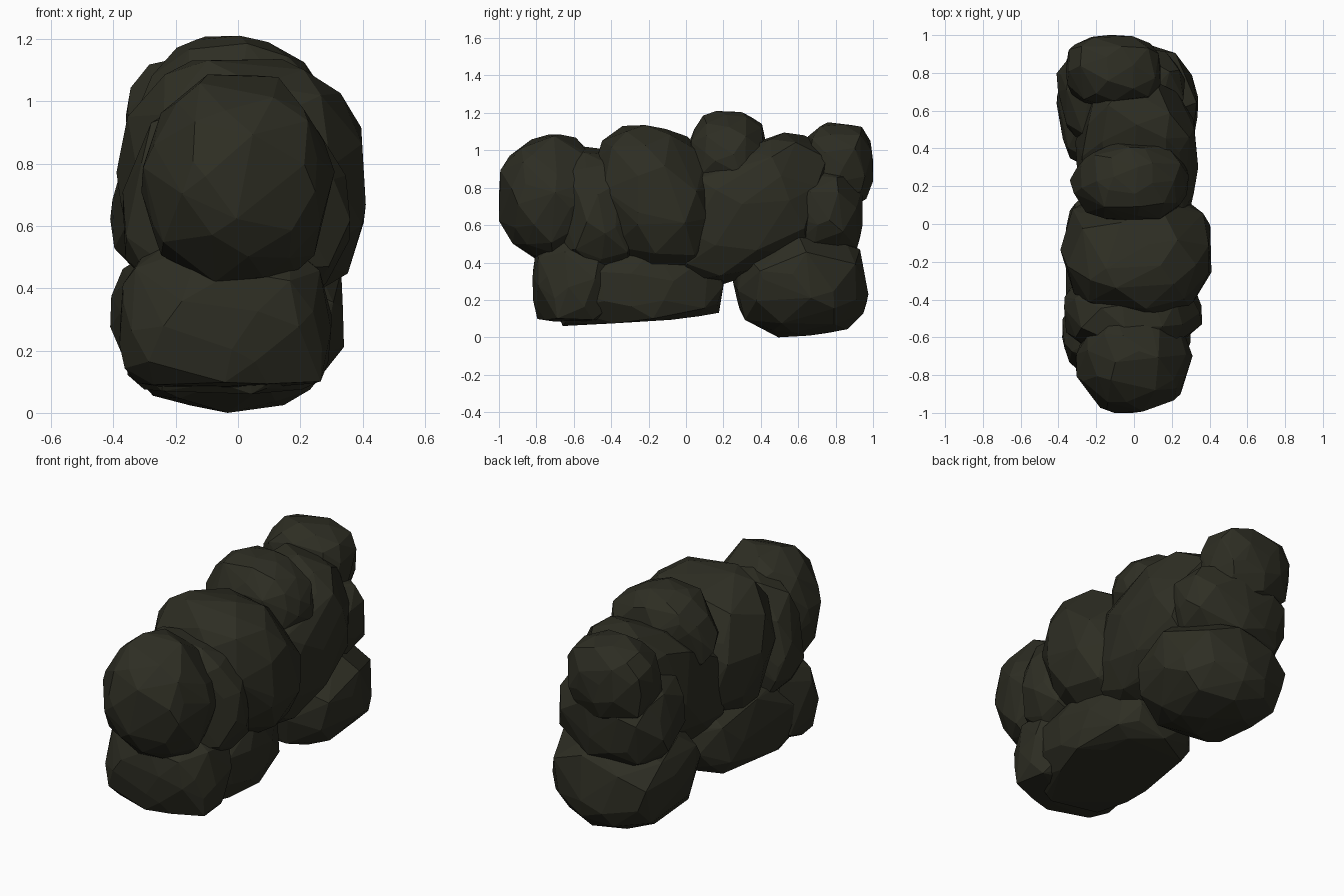
import bpy, bmesh, math, random
from mathutils import Vector

if "Cube" in bpy.data.objects:
    bpy.data.objects.remove(bpy.data.objects["Cube"])

rock = bpy.data.materials.new("dark_olive_rock")
rock.diffuse_color = (0.027, 0.027, 0.017, 1)
rock.use_nodes = True
rock.node_tree.nodes["Principled BSDF"].inputs["Base Color"].default_value = rock.diffuse_color


def boulder(name, xr, yr, zr, seed, count=60, power=2.5, shear=0.0, taper=0.0, floor=1.0):
    """Faceted convex rock filling the x, y, z ranges.
    shear leans it in yz, taper narrows it upward, floor below 1 flattens its underside."""
    rnd = random.Random(seed)
    pts = []
    spin = rnd.uniform(0, 6.28)
    for i in range(count):
        h = 1 - 2 * (i + 0.5) / count
        a = spin + i * 2.39996 + rnd.uniform(-0.3, 0.3)
        h = max(-0.98, min(0.98, h + rnd.uniform(-0.08, 0.08)))
        r = math.sqrt(1 - h * h)
        p = Vector((r * math.cos(a), r * math.sin(a), h))
        p /= sum(abs(c) ** power for c in p) ** (1 / power)
        p *= rnd.uniform(0.95, 1.03)
        if p.z < -floor:
            p.z = -floor - 0.2 * (-floor - p.z)
        p.x *= 1 - taper * p.z
        p.z += shear * p.y
        pts.append(p)
    ranges = (xr, yr, zr)
    for k in range(3):
        lo, hi = min(p[k] for p in pts), max(p[k] for p in pts)
        a, b = ranges[k]
        for p in pts:
            p[k] = a + (b - a) * (p[k] - lo) / (hi - lo)
    bm = bmesh.new()
    for p in pts:
        bm.verts.new(p)
    bmesh.ops.convex_hull(bm, input=bm.verts[:])
    loose = [v for v in bm.verts if not v.link_faces]
    bmesh.ops.delete(bm, geom=loose, context='VERTS')
    # merge nearly flat triangles into larger facets
    bmesh.ops.dissolve_limit(bm, angle_limit=math.radians(5), verts=bm.verts[:], edges=bm.edges[:])
    bmesh.ops.recalc_face_normals(bm, faces=bm.faces[:])
    me = bpy.data.meshes.new(name)
    bm.to_mesh(me)
    bm.free()
    me.materials.append(rock)
    ob = bpy.data.objects.new(name, me)
    bpy.context.collection.objects.link(ob)
    return ob


# front end: upper head rock, its shoulder and the flat-bottomed rock below
boulder("front_upper_rock", (-0.31, 0.31), (-1.0, -0.44), (0.41, 1.085), 1, 64, 2.15, 0.0, 0.06)
boulder("front_shoulder_rock", (-0.37, 0.36), (-0.70, -0.22), (0.30, 1.02), 2, 64, 2.4, -0.15, 0.08)
boulder("front_lower_rock", (-0.38, 0.30), (-0.82, -0.34), (0.08, 0.57), 3, 64, 3.0, 0.0, 0.05, 0.65)

# long base slab under the middle, rising towards the back
boulder("base_rock", (-0.36, 0.29), (-0.70, 0.21), (0.06, 0.52), 5, 70, 3.2, 0.14, 0.0, 0.65)

# middle: the big rock, the leaning rock and the rock on top
boulder("large_middle_rock", (-0.39, 0.41), (-0.50, 0.18), (0.32, 1.135), 6, 64, 2.6, -0.15)
boulder("leaning_rock", (-0.31, 0.34), (-0.14, 0.76), (0.27, 1.095), 7, 64, 2.8, 0.4)
boulder("top_rock", (-0.34, 0.29), (0.02, 0.43), (0.78, 1.21), 9, 60, 2.8, 0.0, 0.22)

# back end: stack of three rocks
boulder("back_upper_rock", (-0.36, 0.14), (0.62, 1.0), (0.70, 1.15), 10, 60, 2.9)
boulder("back_middle_rock", (-0.41, 0.27), (0.42, 0.945), (0.40, 0.92), 11, 60, 2.8)
boulder("back_lower_rock", (-0.41, 0.34), (0.25, 0.975), (0.0, 0.56), 12, 64, 2.7, 0.0, -0.1)
